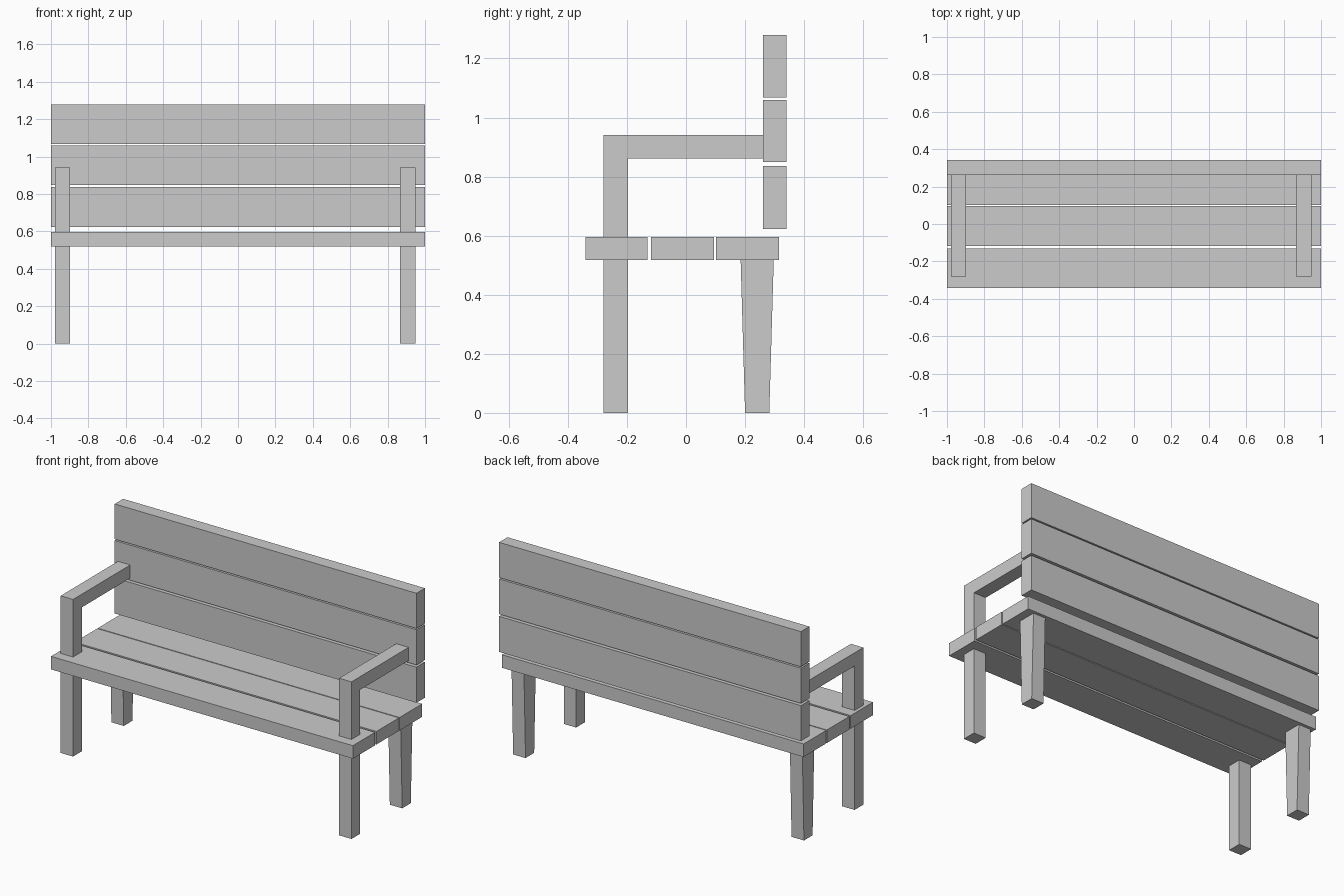
import bpy, bmesh

if "Cube" in bpy.data.objects:
    bpy.data.objects.remove(bpy.data.objects["Cube"])


def prism(name, profile, x0, x1):
    """Extrude a (y, z) outline from x0 to x1."""
    bm = bmesh.new()
    face = bm.faces.new([bm.verts.new((x0, y, z)) for y, z in profile])
    ext = bmesh.ops.extrude_face_region(bm, geom=[face])
    moved = [g for g in ext["geom"] if isinstance(g, bmesh.types.BMVert)]
    bmesh.ops.translate(bm, verts=moved, vec=(x1 - x0, 0, 0))
    bmesh.ops.recalc_face_normals(bm, faces=bm.faces)
    mesh = bpy.data.meshes.new(name)
    bm.to_mesh(mesh)
    bm.free()
    obj = bpy.data.objects.new(name, mesh)
    bpy.context.collection.objects.link(obj)
    return obj


def rect(y0, y1, z0, z1):
    return [(y0, z0), (y1, z0), (y1, z1), (y0, z1)]


SEAT_BOTTOM, SEAT_TOP = 0.518, 0.596
BACK_FRONT, BACK_REAR = 0.261, 0.341

# Seat slats
for i, (y0, y1) in enumerate([(-0.341, -0.131), (-0.118, 0.095), (0.101, 0.315)]):
    prism(f"seat_slat_{i + 1}", rect(y0, y1, SEAT_BOTTOM, SEAT_TOP), -1, 1)

# Backrest slats
for i, (z0, z1) in enumerate([(0.623, 0.836), (0.849, 1.06), (1.068, 1.279)]):
    prism(f"back_slat_{i + 1}", rect(BACK_FRONT, BACK_REAR, z0, z1), -1, 1)

# Front leg rising through the seat and turning back into the armrest
ARM = [(-0.28, 0), (-0.197, 0), (-0.197, 0.862), (BACK_FRONT, 0.862),
       (BACK_FRONT, 0.941), (-0.28, 0.941)]
# Rear leg, tapering towards the ground
REAR = [(0.2, 0), (0.282, 0), (0.297, SEAT_BOTTOM), (0.185, SEAT_BOTTOM)]

# The two sides sit at slightly different distances from the centre
for side, x0, x1 in [("left", -0.979, -0.897), ("right", 0.866, 0.948)]:
    prism(f"front_leg_and_armrest_{side}", ARM, x0, x1)
    prism(f"rear_leg_{side}", REAR, x0, x1)
